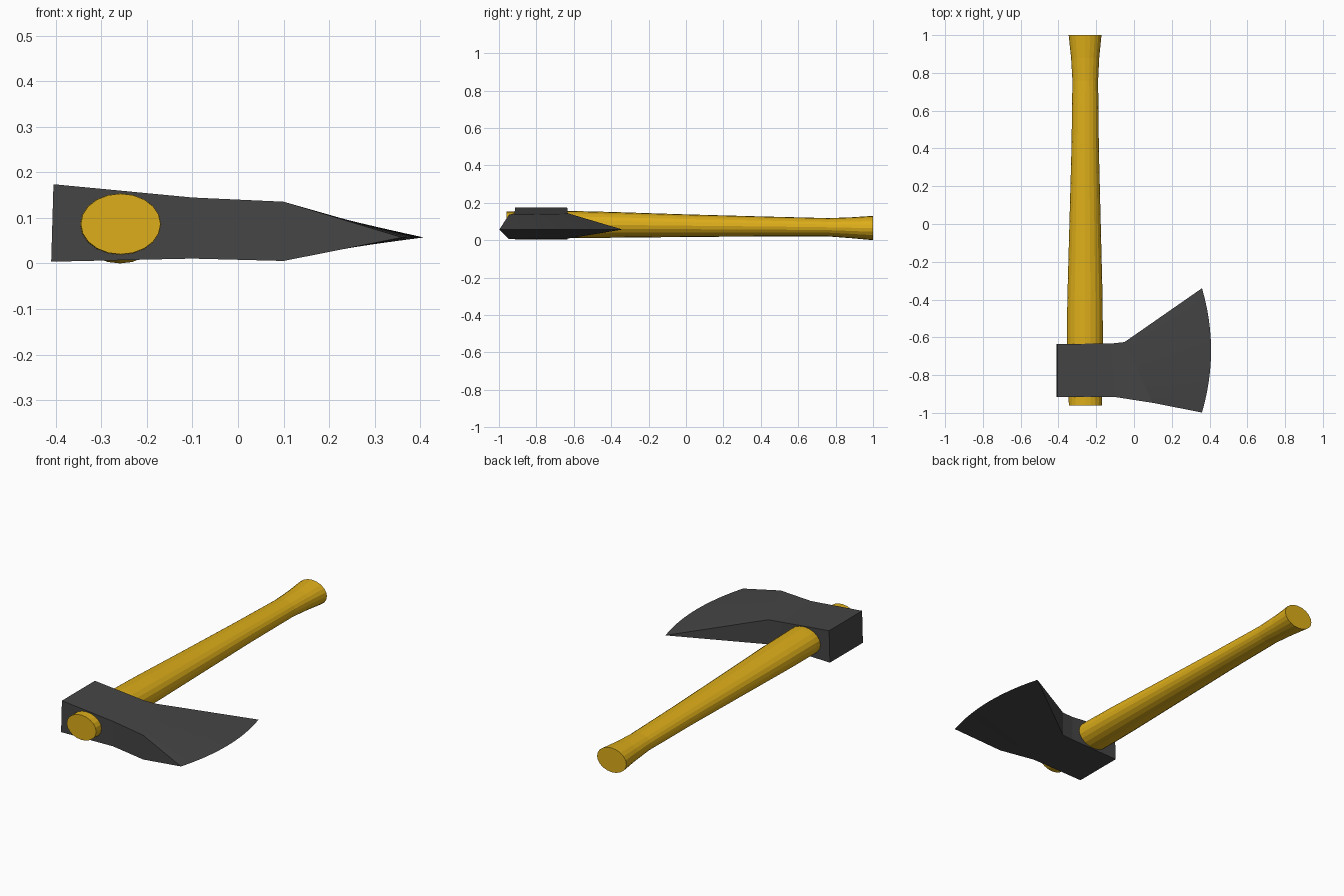
import bpy
import math
from mathutils import Vector

if "Cube" in bpy.data.objects:
    bpy.data.objects.remove(bpy.data.objects["Cube"])


def material(name, color):
    m = bpy.data.materials.new(name)
    m.diffuse_color = color
    m.use_nodes = True
    m.node_tree.nodes["Principled BSDF"].inputs["Base Color"].default_value = m.diffuse_color
    return m


def loft(name, sections, mat):
    """Skin equal-length closed rings and cap both ends."""
    n = len(sections[0])
    verts = [p for ring in sections for p in ring]
    faces = [(r * n + i, r * n + (i + 1) % n,
              (r + 1) * n + (i + 1) % n, (r + 1) * n + i)
             for r in range(len(sections) - 1) for i in range(n)]
    faces.append(tuple(reversed(range(n))))
    faces.append(tuple(range(len(verts) - n, len(verts))))
    return make(name, verts, faces, mat)


def make(name, verts, faces, mat):
    import bmesh
    bm = bmesh.new()
    vs = [bm.verts.new(v) for v in verts]
    for f in faces:
        bm.faces.new([vs[i] for i in f])
    bmesh.ops.remove_doubles(bm, verts=bm.verts, dist=1e-5)
    bmesh.ops.recalc_face_normals(bm, faces=bm.faces)
    mesh = bpy.data.meshes.new(name)
    bm.to_mesh(mesh)
    bm.free()
    mesh.materials.append(mat)
    obj = bpy.data.objects.new(name, mesh)
    bpy.context.collection.objects.link(obj)
    return obj


wood = material("wood", (0.72, 0.42, 0.01, 1))
steel = material("steel", (0.06, 0.06, 0.06, 1))

# Handle: 20-sided oval, (y, x_min, x_max, z_min, z_max), flared at the grip end
SIDES = 20
stations = [
    (-0.96, -0.345, -0.17, 0.02, 0.153),
    (-0.60, -0.355, -0.165, 0.012, 0.156),
    (-0.40, -0.353, -0.166, 0.013, 0.151),
    (0.00, -0.342, -0.176, 0.017, 0.138),
    (0.40, -0.331, -0.186, 0.02, 0.127),
    (0.76, -0.326, -0.190, 0.02, 0.118),
    (0.88, -0.333, -0.184, 0.011, 0.122),
    (1.00, -0.346, -0.172, 0.0, 0.13),
]
rings = []
for y, x0, x1, z0, z1 in stations:
    rings.append([((x0 + x1) / 2 + (x1 - x0) / 2 * math.cos(2 * math.pi * i / SIDES),
                   y,
                   (z0 + z1) / 2 + (z1 - z0) / 2 * math.sin(2 * math.pi * i / SIDES))
                  for i in range(SIDES)])
loft("handle", rings, wood)

# Axe head: sections from poll to cutting edge, slightly tilted mid-plane
N = 12


def mid_z(x):
    return 0.074 - 0.036 * x


def section(front, back, half_f, half_b):
    """Ring with N segments on the top face and N on the bottom face."""
    top, bottom = [], []
    for i in range(N + 1):
        t = i / N
        p = Vector(front).lerp(Vector(back), t)
        h = half_f + (half_b - half_f) * t
        top.append((p.x + (0.005 if half_f > 0.08 else 0), p.y, mid_z(p.x) + h))
        bottom.append((p.x, p.y, mid_z(p.x) - h))
    return top + bottom[::-1]


sections = [
    section((-0.41, -0.915), (-0.41, -0.635), 0.085, 0.085),
    section((-0.10, -0.916), (-0.12, -0.633), 0.067, 0.067),
    section((0.10, -0.947), (-0.05, -0.625), 0.065, 0.066),
]

# Cutting edge: shallow arc where top and bottom faces meet
edge = []
for i in range(N + 1):
    t = i / N
    x = 0.36 + 0.048 * (1 - (2 * t - 1) ** 2)
    edge.append((x, -0.998 + 0.658 * t, 0.057))

n = 2 * (N + 1)
verts = [p for s in sections for p in s] + edge + edge[::-1]
faces = [tuple(range(n))]
for r in range(3):
    for i in range(n):
        j = (i + 1) % n
        a, b = r * n, (r + 1) * n
        if r == 2 and i in (N, n - 1):
            # Side triangles taper to the blade tips
            faces.append((a + i, a + j, b + i))
        else:
            faces.append((a + i, a + j, b + j, b + i))
make("axe_head", verts, faces, steel)
